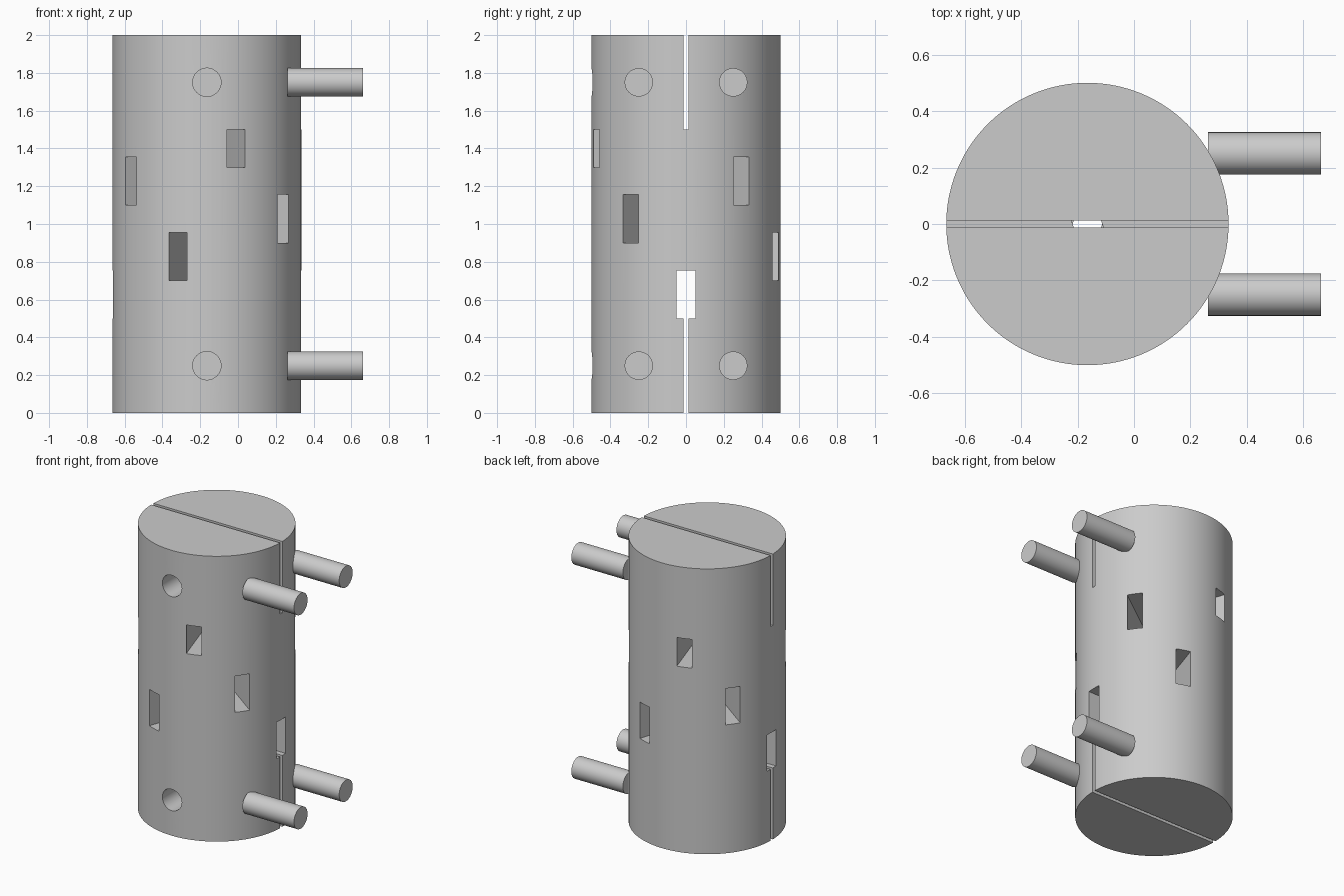
import bpy, math

if "Cube" in bpy.data.objects:
    bpy.data.objects.remove(bpy.data.objects["Cube"])

CX = -0.165          # axis of the main drum
R, H = 0.5, 2.0      # drum radius and height
PIN_R, PIN_LEN = 0.075, 0.4

grey = bpy.data.materials.new("plain grey")
grey.diffuse_color = (0.6, 0.6, 0.6, 1)
grey.use_nodes = True
grey.node_tree.nodes["Principled BSDF"].inputs["Base Color"].default_value = grey.diffuse_color


def cylinder(name, radius, depth, loc, rot=(0, 0, 0), sides=64):
    bpy.ops.mesh.primitive_cylinder_add(vertices=sides, radius=radius, depth=depth,
                                        location=loc, rotation=rot)
    ob = bpy.context.object
    ob.name = name
    ob.data.materials.append(grey)
    return ob


def box(name, width, z0, z1, angle):
    """Long bar through the drum axis, turned about z."""
    bpy.ops.mesh.primitive_cube_add(size=1, location=(CX, 0, (z0 + z1) / 2),
                                    rotation=(0, 0, angle))
    ob = bpy.context.object
    ob.name = name
    ob.scale = (1.4, width, z1 - z0)
    ob.data.materials.append(grey)
    return ob


def smooth(ob):
    bpy.ops.object.select_all(action='DESELECT')
    ob.select_set(True)
    bpy.context.view_layer.objects.active = ob
    bpy.ops.object.shade_smooth_by_angle(angle=math.radians(30))


drum = cylinder("drum", R, H, (CX, 0, H / 2), sides=128)
cutters = []

# Windows that climb through the drum in 72 degree turns
for i in range(5):
    z0 = 0.5 + 0.2 * i
    z1 = min(z0 + 0.255, 1.501)
    cutters.append(box("window_cutter", 0.1, z0, z1, math.radians(72 * i)))

# Thin slits at both ends
cutters.append(box("lower_slit_cutter", 0.025, -0.1, 0.6, 0))
cutters.append(box("upper_slit_cutter", 0.025, 1.5, 2.1, 0))

# Round sockets on the front
for z in (0.25, 1.75):
    cutters.append(cylinder("socket_cutter", PIN_R, PIN_LEN + 0.1, (CX, -0.35, z),
                            (math.pi / 2, 0, 0)))

# Carve the drum and drop the cutters
for c in cutters:
    m = drum.modifiers.new(c.name, 'BOOLEAN')
    m.operation, m.solver, m.object = 'DIFFERENCE', 'EXACT', c
bpy.context.view_layer.update()
carved = bpy.data.meshes.new_from_object(
    drum.evaluated_get(bpy.context.evaluated_depsgraph_get()))
drum.modifiers.clear()
drum.data = carved
for c in cutters:
    bpy.data.objects.remove(c)
smooth(drum)

# Four pins on the right side
for y in (-0.25, 0.25):
    for z in (0.25, 1.75):
        name = ("front" if y < 0 else "back") + ("_lower" if z < 1 else "_upper") + "_pin"
        smooth(cylinder(name, PIN_R, PIN_LEN, (0.462, y, z), (0, math.pi / 2, 0)))
